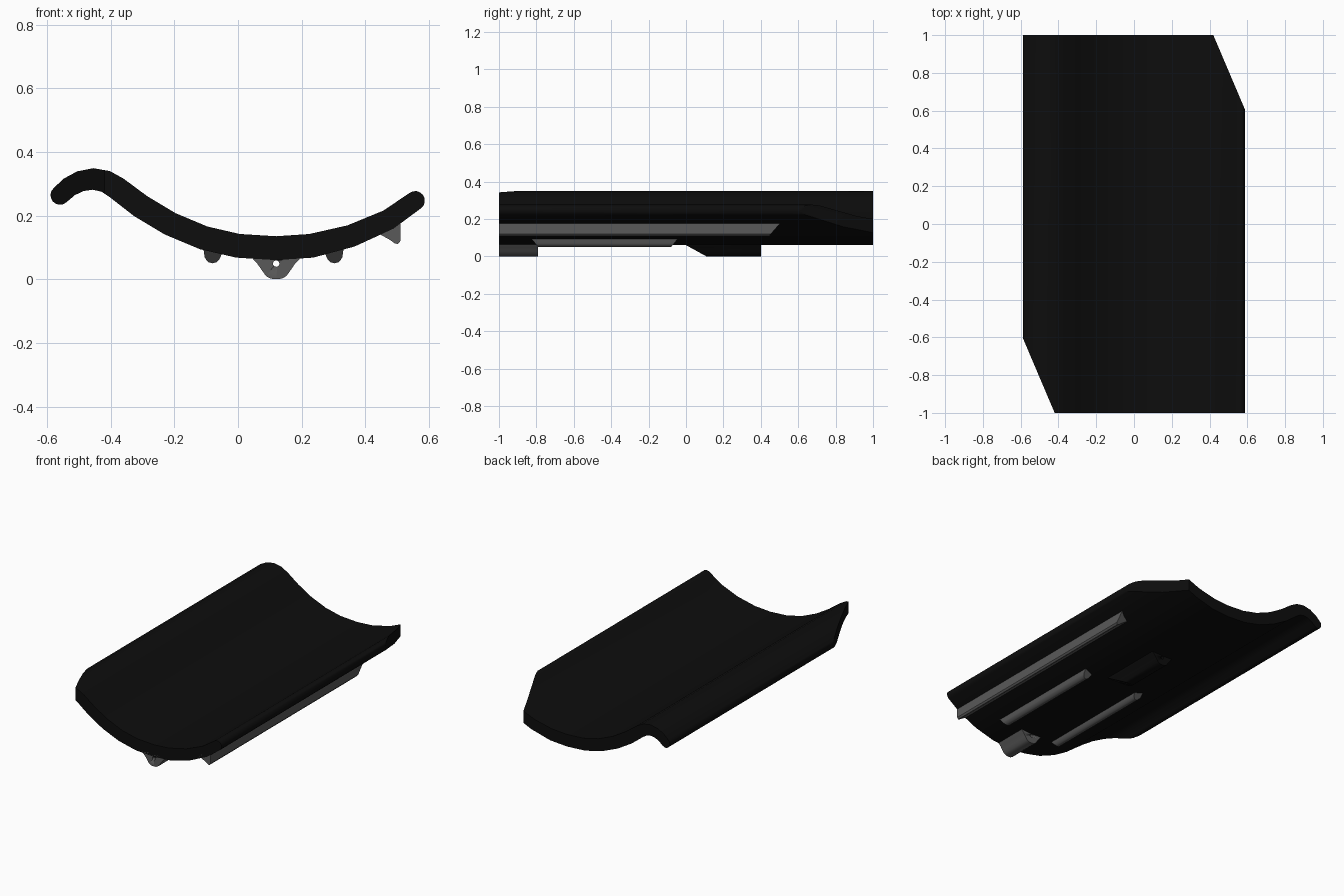
import bpy, bmesh, math
from mathutils import Vector

if "Cube" in bpy.data.objects:
    bpy.data.objects.remove(bpy.data.objects["Cube"])


def material(name, v):
    m = bpy.data.materials.new(name)
    m.diffuse_color = (v, v, v, 1)
    m.use_nodes = True
    m.node_tree.nodes["Principled BSDF"].inputs["Base Color"].default_value = m.diffuse_color
    return m


BLACK = material("black_clay", 0.004)
GREY = material("grey_clay", 0.1)


def prism(name, profile, front, back, mat, cuts=()):
    """Extrude an (x, z) outline along y; front/back give y at the lowest and highest z."""
    lo, hi = min(p[1] for p in profile), max(p[1] for p in profile)
    bm = bmesh.new()
    rings = []
    for y_lo, y_hi in (front, back):
        rings.append([bm.verts.new((x, y_lo + (y_hi - y_lo) * (z - lo) / (hi - lo), z))
                      for x, z in profile])
    a, b = rings
    bm.faces.new(a)
    bm.faces.new(b[::-1])
    for i in range(len(a)):
        j = (i + 1) % len(a)
        bm.faces.new((a[i], b[i], b[j], a[j]))
    for co, no in cuts:
        r = bmesh.ops.bisect_plane(bm, geom=bm.verts[:] + bm.edges[:] + bm.faces[:],
                                   plane_co=co, plane_no=no, clear_outer=True)
        edges = [e for e in r["geom_cut"] if isinstance(e, bmesh.types.BMEdge)]
        bmesh.ops.contextual_create(bm, geom=edges)
    bmesh.ops.recalc_face_normals(bm, faces=bm.faces[:])
    me = bpy.data.meshes.new(name)
    bm.to_mesh(me)
    bm.free()
    ob = bpy.data.objects.new(name, me)
    bpy.context.collection.objects.link(ob)
    me.materials.append(mat)
    bpy.ops.object.select_all(action='DESELECT')
    ob.select_set(True)
    bpy.context.view_layer.objects.active = ob
    bpy.ops.object.shade_smooth_by_angle(angle=math.radians(35))
    return ob


# Curved tile: centreline thickened on both sides, with round edges
path = [Vector(p) for p in [
    (-.559, .264), (-.53, .29), (-.495, .308), (-.455, .315), (-.415, .307), (-.38, .286),
    (-.305, .229), (-.213, .174), (-.108, .13), (0, .105), (.12, .0975), (.23, .105),
    (.355, .136), (.472, .187), (.557, .247)]]
left, right = [], []
for i, p in enumerate(path):
    t = (path[min(i + 1, len(path) - 1)] - path[max(i - 1, 0)]).normalized()
    n = Vector((-t.y, t.x))
    r = 0.030 + 0.0075 * min(1, i / 6, (len(path) - 1 - i) / 3)
    left.append(p + n * r)
    right.append(p - n * r)


def cap(c, start):
    v = start - c
    out = []
    for k in range(1, 8):
        a = -math.pi * k / 8
        out.append(c + Vector((v.x * math.cos(a) - v.y * math.sin(a),
                               v.x * math.sin(a) + v.y * math.cos(a))))
    return out


outline = left + cap(path[-1], left[-1]) + right[::-1] + cap(path[0], right[0])
prism("tile", outline, (-1, -1), (1, 1), BLACK,
      cuts=[((.42, 1, 0), (.4, .17, 0)), ((-.42, -1, 0), (-.4, -.17, 0))])

# Flared lugs under the middle, both pierced by one small hole
half = [(.085, .085), (.072, .062), (.058, .047), (.045, .028), (.032, .010), (.018, .002)]
lug = [(.12 - x, z) for x, z in half] + [(.12, 0)] + [(.12 + x, z) for x, z in half[::-1]]
front_lug = prism("front_lug", lug, (-1, -1), (-.79, -.79), GREY)
back_lug = prism("back_lug", lug, (.11, -.045), (.4, .4), BLACK)
circle = [(.12 + .01 * math.cos(k * math.pi / 8), .049 + .01 * math.sin(k * math.pi / 8))
          for k in range(16)]
cutter = prism("hole_cutter", circle, (-1.2, -1.2), (.6, .6), GREY)
cutter.hide_render = True
cutter.hide_set(True)
for ob in (front_lug, back_lug):
    mod = ob.modifiers.new("hole", 'BOOLEAN')
    mod.object = cutter
    mod.operation = 'DIFFERENCE'
    mod.solver = 'EXACT'

# Two short rounded ribs
for name, x, s in (("left_rib", -.08, 1), ("right_rib", .303, -1)):
    prof = [(x - s * .03, .105), (x - s * .025, .07)]
    prof += [(x - s * .024 * math.cos(k * math.pi / 6), .074 - .024 * math.sin(k * math.pi / 6))
             for k in range(1, 6)]
    prof += [(x + s * .025, .07), (x + s * .034, .092)]
    prism(name, prof, (-.79, -.835), (-.08, -.035), GREY)

# Long edge rib
prism("edge_rib", [(.435, .147), (.475, .125), (.492, .113), (.502, .11), (.51, .12),
                   (.51, .185), (.45, .165)], (-1, -1), (.445, .51), GREY)
